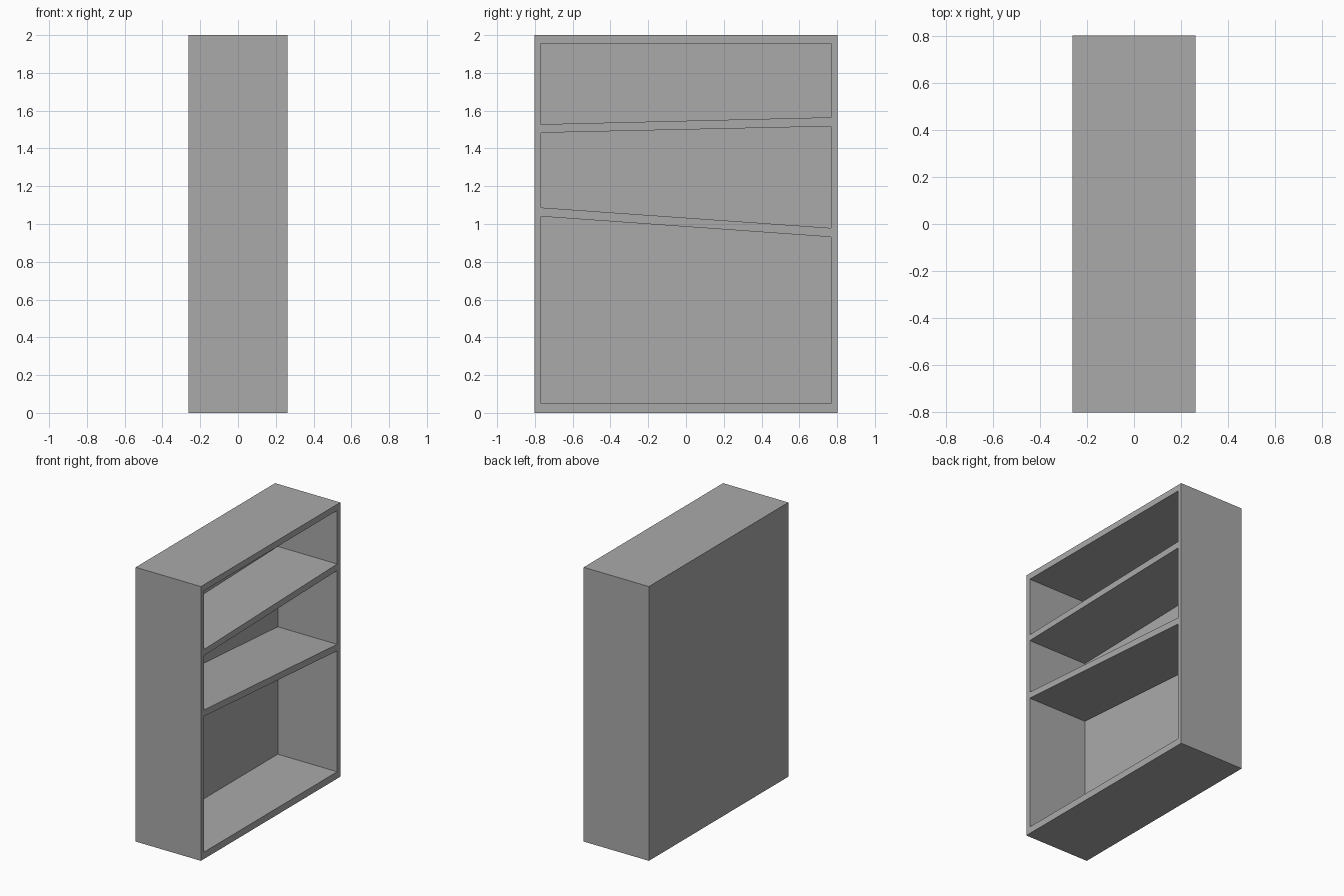
import bpy
import bmesh

# Remove the default cube
cube = bpy.data.objects.get("Cube")
if cube:
    bpy.data.objects.remove(cube, do_unlink=True)

# Overall half sizes and wall thickness
HALF_X, HALF_Y, HEIGHT = 0.263, 0.803, 2.0
INNER_Y = 0.767
BACK = 0.047

# Single flat grey
grey = bpy.data.materials.new("grey")
grey.use_nodes = True
colour = (0.4, 0.4, 0.4, 1.0)
grey.diffuse_color = colour
grey.node_tree.nodes["Principled BSDF"].inputs["Base Color"].default_value = colour


def prism(name, profile, x0, x1):
    """Extrude a (y, z) outline along x."""
    bm = bmesh.new()
    face = bm.faces.new([bm.verts.new((x0, y, z)) for y, z in profile])
    extruded = bmesh.ops.extrude_face_region(bm, geom=[face])["geom"]
    moved = [v for v in extruded if isinstance(v, bmesh.types.BMVert)]
    bmesh.ops.translate(bm, verts=moved, vec=(x1 - x0, 0, 0))
    bmesh.ops.recalc_face_normals(bm, faces=bm.faces)
    mesh = bpy.data.meshes.new(name)
    bm.to_mesh(mesh)
    bm.free()
    mesh.materials.append(grey)
    obj = bpy.data.objects.new(name, mesh)
    bpy.context.collection.objects.link(obj)
    return obj


def outline(half_y, floor, ceiling):
    """Four-sided outline; floor and ceiling are heights at -y and +y."""
    return [(-half_y, floor[0]), (half_y, floor[1]),
            (half_y, ceiling[1]), (-half_y, ceiling[0])]


# Solid bookcase body
case = prism("bookcase", outline(HALF_Y, (0, 0), (HEIGHT, HEIGHT)), -HALF_X, HALF_X)

# Compartments between the tilted shelves, open towards +x
compartments = {
    "lower": ((0.05, 0.05), (1.04, 0.931)),
    "middle": ((1.087, 0.979), (1.483, 1.517)),
    "upper": ((1.528, 1.565), (1.955, 1.955)),
}
for label, (floor, ceiling) in compartments.items():
    cutter = prism(label + "_compartment_cutter", outline(INNER_Y, floor, ceiling),
                   -HALF_X + BACK, HALF_X + 0.1)
    cutter.hide_render = True
    cut = case.modifiers.new(label + "_compartment", "BOOLEAN")
    cut.operation = "DIFFERENCE"
    cut.solver = "EXACT"
    cut.object = cutter
    bpy.context.view_layer.objects.active = case
    bpy.ops.object.modifier_apply(modifier=cut.name)
    bpy.data.objects.remove(cutter, do_unlink=True)
